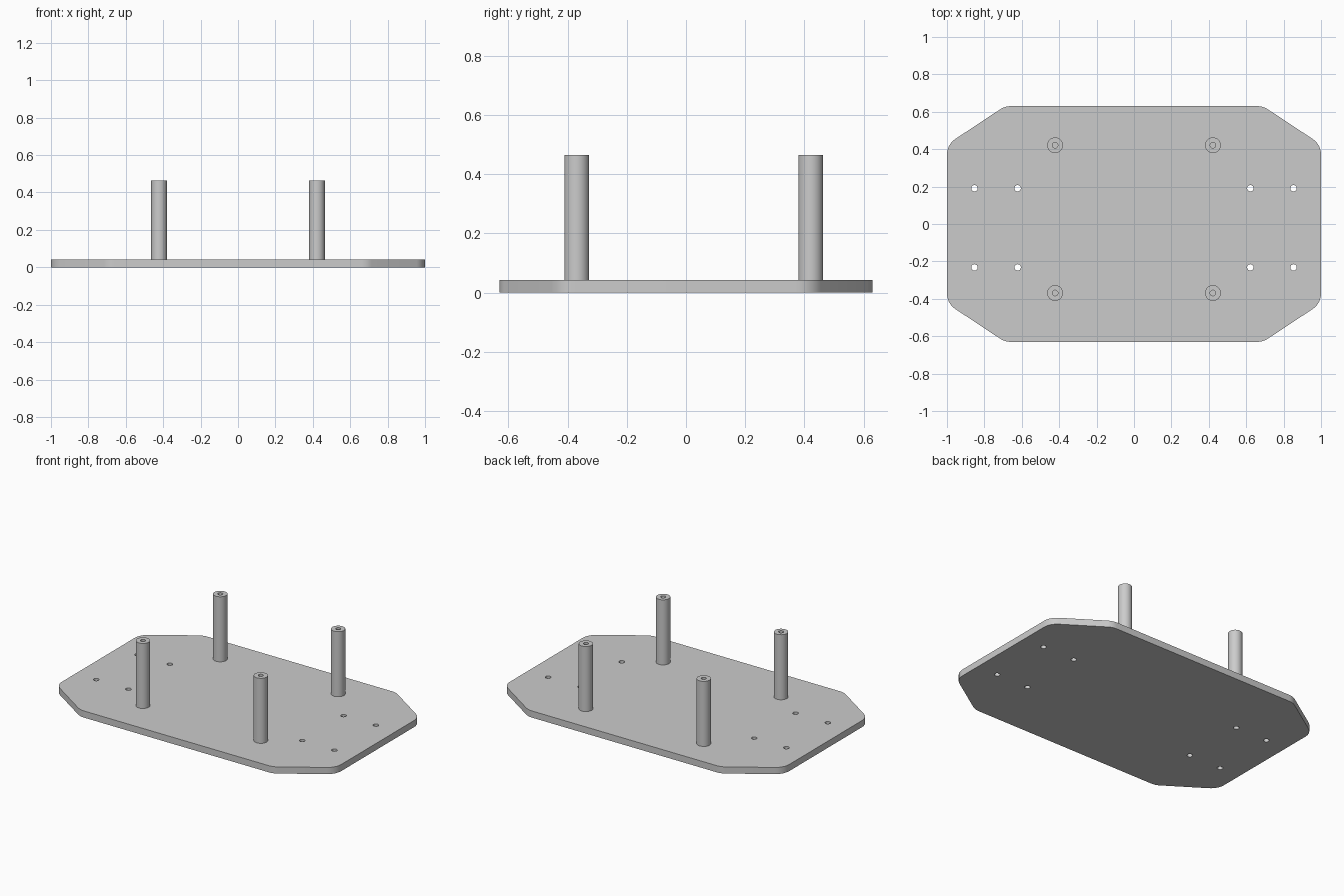
import bpy, bmesh, math
from mathutils import Vector

cube = bpy.data.objects.get("Cube")
if cube:
    bpy.data.objects.remove(cube, do_unlink=True)

THICK, TOP = 0.043, 0.464
POST_R, BORE_R, HOLE_R = 0.042, 0.015, 0.017

grey = bpy.data.materials.new("plain grey")
grey.use_nodes = True
colour = (0.6, 0.6, 0.6, 1)
grey.diffuse_color = colour
grey.node_tree.nodes["Principled BSDF"].inputs["Base Color"].default_value = colour


def finish(bm, name, location=(0, 0, 0)):
    bmesh.ops.recalc_face_normals(bm, faces=bm.faces)
    mesh = bpy.data.meshes.new(name)
    bm.to_mesh(mesh)
    bm.free()
    mesh.materials.append(grey)
    obj = bpy.data.objects.new(name, mesh)
    obj.location = location
    bpy.context.collection.objects.link(obj)
    bpy.ops.object.select_all(action='DESELECT')
    obj.select_set(True)
    bpy.context.view_layer.objects.active = obj
    bpy.ops.object.shade_smooth_by_angle(angle=math.radians(30))


def rounded(corners, radius, steps=8):
    """Outline of a convex polygon with filleted corners."""
    points = []
    for i, c in enumerate(corners):
        a = (corners[i - 1] - c).normalized()
        b = (corners[(i + 1) % len(corners)] - c).normalized()
        half = a.angle(b) / 2
        centre = c + (a + b).normalized() * radius / math.sin(half)
        start = (c + a * radius / math.tan(half) - centre).normalized()
        end = (c + b * radius / math.tan(half) - centre).normalized()
        points += [centre + start.slerp(end, k / steps) * radius for k in range(steps + 1)]
    return points


def circle(x, y, radius, sides=24):
    turns = [math.tau * k / sides for k in range(sides)]
    return [Vector((x + radius * math.cos(t), y + radius * math.sin(t))) for t in turns]


def add_loop(bm, points):
    verts = [bm.verts.new((p.x, p.y, 0)) for p in points]
    for i, v in enumerate(verts):
        bm.edges.new((verts[i - 1], v))


# Base plate: clipped corners, eight through holes
quarter = [(1, 0.425), (0.69, 0.63)]
corners = [Vector(p) for p in quarter]
corners += [Vector((-x, y)) for x, y in reversed(quarter)]
corners += [-c for c in corners]
bm = bmesh.new()
add_loop(bm, rounded(corners, 0.1))
for x in (-0.853, -0.622, 0.622, 0.853):
    for y in (-0.232, 0.191):
        add_loop(bm, circle(x, y, HOLE_R))
bmesh.ops.triangle_fill(bm, edges=bm.edges[:], use_beauty=True)
extruded = bmesh.ops.extrude_face_region(bm, geom=bm.faces[:], use_keep_orig=True)
top_verts = [g for g in extruded["geom"] if isinstance(g, bmesh.types.BMVert)]
bmesh.ops.translate(bm, verts=top_verts, vec=(0, 0, THICK))
finish(bm, "base_plate")

# Four standoff posts, each with a bore open at the top
profile = [(0, THICK + 0.001), (BORE_R, THICK + 0.001), (BORE_R, TOP),
           (POST_R, TOP), (POST_R, THICK - 0.005), (0, THICK - 0.005)]
for side, x in (("right", -0.422), ("left", 0.422)):
    for end, y in (("front", -0.369), ("back", 0.421)):
        bm = bmesh.new()
        verts = [bm.verts.new((r, 0, z)) for r, z in profile]
        edges = [bm.edges.new(pair) for pair in zip(verts, verts[1:])]
        bmesh.ops.spin(bm, geom=verts + edges, cent=(0, 0, 0), axis=(0, 0, 1),
                       angle=math.tau, steps=40)
        bmesh.ops.remove_doubles(bm, verts=bm.verts, dist=0.0001)
        finish(bm, f"{end}_{side}_post", (x, y, 0))
